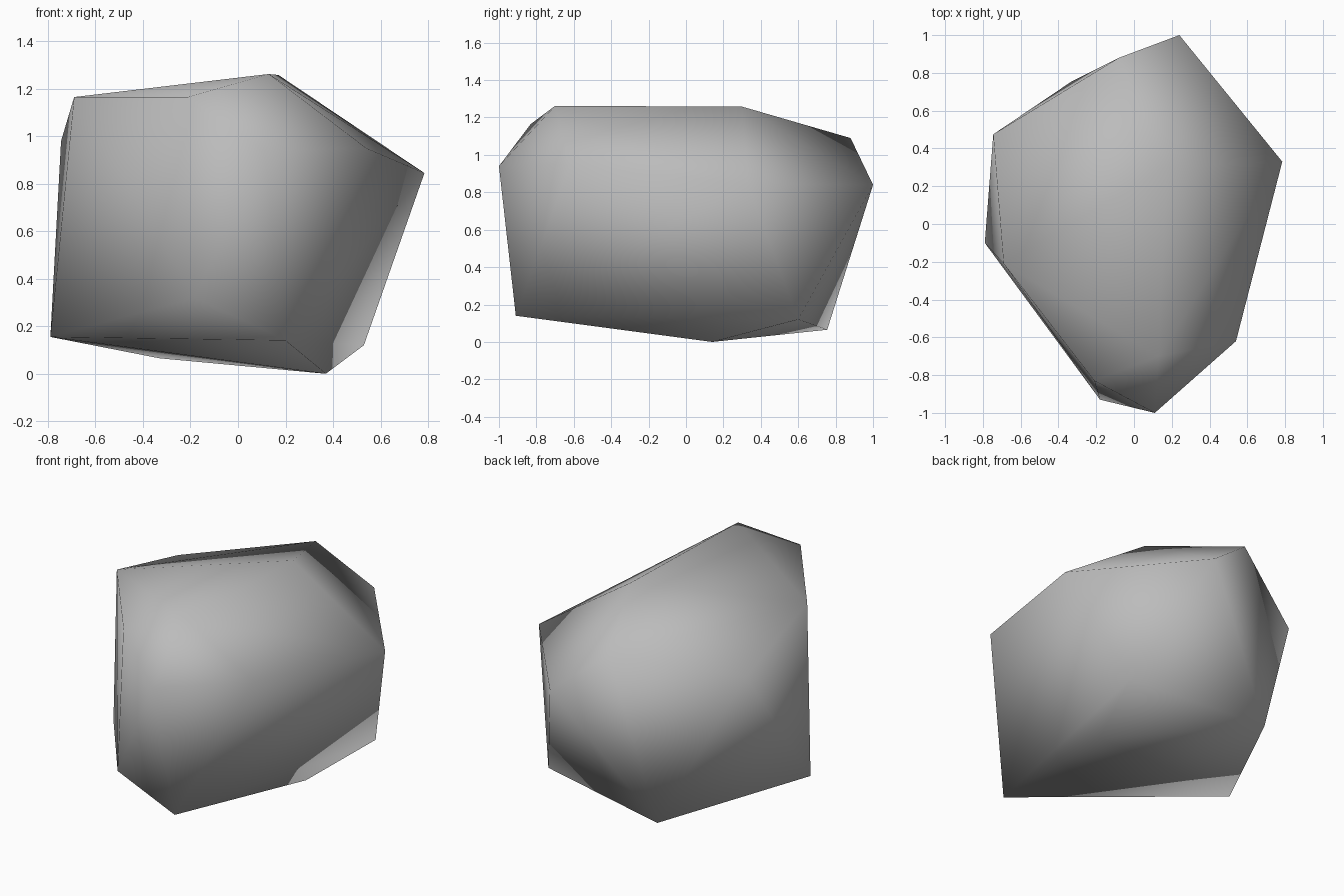
import bpy
import bmesh

cube = bpy.data.objects.get("Cube")
if cube:
    bpy.data.objects.remove(cube, do_unlink=True)

# Plain grey stone colour
stone = bpy.data.materials.new("stone grey")
stone.use_nodes = True
colour = (0.5, 0.5, 0.5, 1.0)
stone.diffuse_color = colour
stone.node_tree.nodes["Principled BSDF"].inputs["Base Color"].default_value = colour

# Corner points of the boulder
base_corners = [
    (0.37, 0.14, 0.0), (-0.33, 0.755, 0.065), (0.53, 0.60, 0.12),
    (0.20, -0.91, 0.14), (-0.79, -0.10, 0.155), (-0.18, -0.93, 0.32),
]
side_corners = [
    (0.24, 1.0, 0.84), (0.785, 0.33, 0.845), (0.11, -1.0, 0.94),
    (0.54, -0.62, 0.95), (-0.745, 0.475, 0.98),
]
top_corners = [
    (-0.08, 0.88, 1.09), (-0.69, -0.21, 1.165), (-0.21, -0.83, 1.165),
    (0.13, -0.70, 1.262), (0.17, 0.30, 1.258),
]

# Wrap the corners in a faceted skin
bm = bmesh.new()
for co in base_corners + side_corners + top_corners:
    bm.verts.new(co)
bmesh.ops.convex_hull(bm, input=bm.verts[:])
bmesh.ops.recalc_face_normals(bm, faces=bm.faces[:])
for face in bm.faces:
    face.smooth = True

mesh = bpy.data.meshes.new("boulder")
bm.to_mesh(mesh)
bm.free()
mesh.materials.append(stone)
boulder = bpy.data.objects.new("boulder", mesh)
bpy.context.collection.objects.link(boulder)
